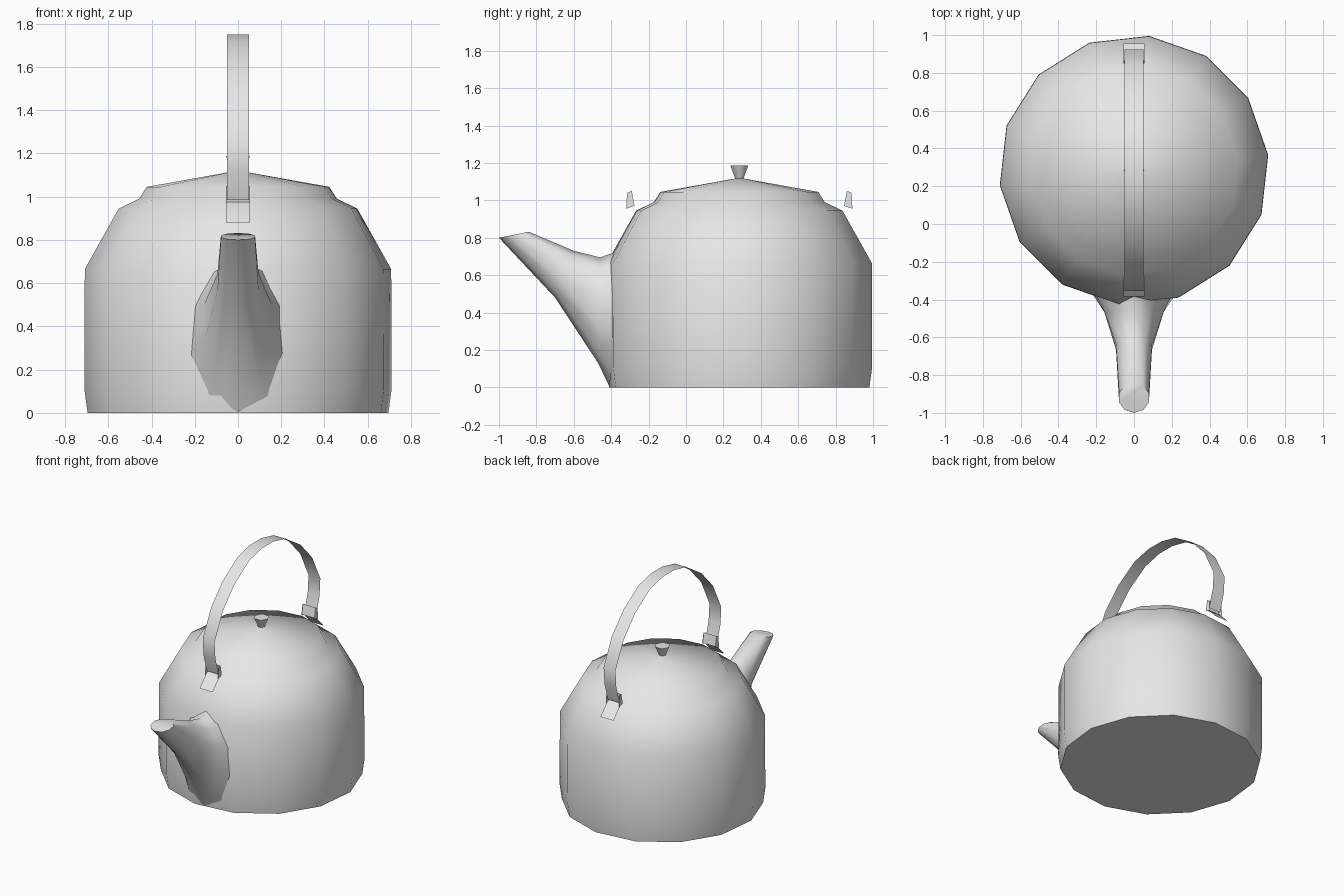
import bpy, bmesh, math

cube = bpy.data.objects.get("Cube")
if cube:
    bpy.data.objects.remove(cube, do_unlink=True)

metal = bpy.data.materials.new("light_grey_metal")
metal.use_nodes = True
GREY = (0.8, 0.8, 0.8, 1)
metal.diffuse_color = GREY
metal.node_tree.nodes["Principled BSDF"].inputs["Base Color"].default_value = GREY

CENTRE_Y = 0.285


def finish(name, bm, angle=60, outward=True):
    if outward:
        bmesh.ops.recalc_face_normals(bm, faces=bm.faces)
    mesh = bpy.data.meshes.new(name)
    bm.to_mesh(mesh)
    bm.free()
    mesh.materials.append(metal)
    obj = bpy.data.objects.new(name, mesh)
    bpy.context.collection.objects.link(obj)
    bpy.ops.object.select_all(action='DESELECT')
    obj.select_set(True)
    bpy.context.view_layer.objects.active = obj
    bpy.ops.object.shade_smooth_by_angle(angle=math.radians(angle))
    return obj


def loft(name, rings, angle=60):
    """Skin a list of point rings and cap both ends."""
    bm = bmesh.new()
    loops = [[bm.verts.new(p) for p in ring] for ring in rings]
    for a, b in zip(loops, loops[1:]):
        n = len(a)
        for i in range(n):
            j = (i + 1) % n
            bm.faces.new((a[i], a[j], b[j], b[i]))
    bm.faces.new(loops[0])
    bm.faces.new(loops[-1])
    return finish(name, bm, angle)


def circle(radius, z, sides, phase=0.0):
    step = 2 * math.pi / sides
    return [(radius * math.cos(step * (i + phase)),
             CENTRE_Y + radius * math.sin(step * (i + phase)), z)
            for i in range(sides)]


def ribbon(name, path, half, side=1):
    """Sheet of constant width following a path of (y offset, z)."""
    bm = bmesh.new()
    rows = [[bm.verts.new((x, CENTRE_Y + side * y, z)) for x in (-half, half)]
            for y, z in path]
    for a, b in zip(rows, rows[1:]):
        bm.faces.new((a[0], a[1], b[1], b[0]))
    return finish(name, bm, 50, outward=False)


# Body with shoulder and low conical lid
profile = [(0.70, 0), (0.715, 0.11), (0.713, 0.665), (0.555, 0.945),
           (0.46, 0.99), (0.425, 1.045), (0.004, 1.12)]
loft("kettle_body", [circle(r, z, 14, 0.25) for r, z in profile])

# Lid knob, wider at the top
loft("lid_knob", [circle(0.025, 1.115, 6), circle(0.055, 1.185, 6)])


# Tapering spout: each section has top (y, z), bottom (y, z), half width
def section(top, bottom, width, sides=10):
    ring = []
    for i in range(sides):
        a = 2 * math.pi * i / sides
        t = (1 - math.cos(a)) / 2
        ring.append((width * math.sin(a),
                     top[0] + (bottom[0] - top[0]) * t,
                     top[1] + (bottom[1] - top[1]) * t))
    return ring


loft("spout", [section((-0.30, 0.75), (-0.41, 0.005), 0.23),
               section((-0.46, 0.695), (-0.47, 0.13), 0.165),
               section((-0.60, 0.73), (-0.70, 0.48), 0.10),
               section((-0.84, 0.832), (-1.0, 0.80), 0.083)])

# Arched strap handle
half_arch = [(0.59, 0.985), (0.63, 1.12), (0.64, 1.25), (0.54, 1.45),
             (0.40, 1.60), (0.22, 1.715), (0.07, 1.75)]
arch = half_arch + [(-y, z) for y, z in reversed(half_arch)]
ribbon("strap_handle", arch, 0.05)

# Brackets: sloping plate with an upright hook and two small side flanges
for label, side in (("front", -1), ("back", 1)):
    ribbon(label + "_bracket",
           [(0.67, 0.88), (0.59, 0.965), (0.565, 0.975), (0.58, 1.05)],
           0.055, side)
    bm = bmesh.new()
    for x in (-0.055, 0.055):
        outline = [(0.56, 0.97), (0.605, 0.955), (0.60, 1.04), (0.575, 1.05)]
        bm.faces.new([bm.verts.new((x, CENTRE_Y + side * y, z))
                      for y, z in outline])
    finish(label + "_bracket_flanges", bm, 30, outward=False)
